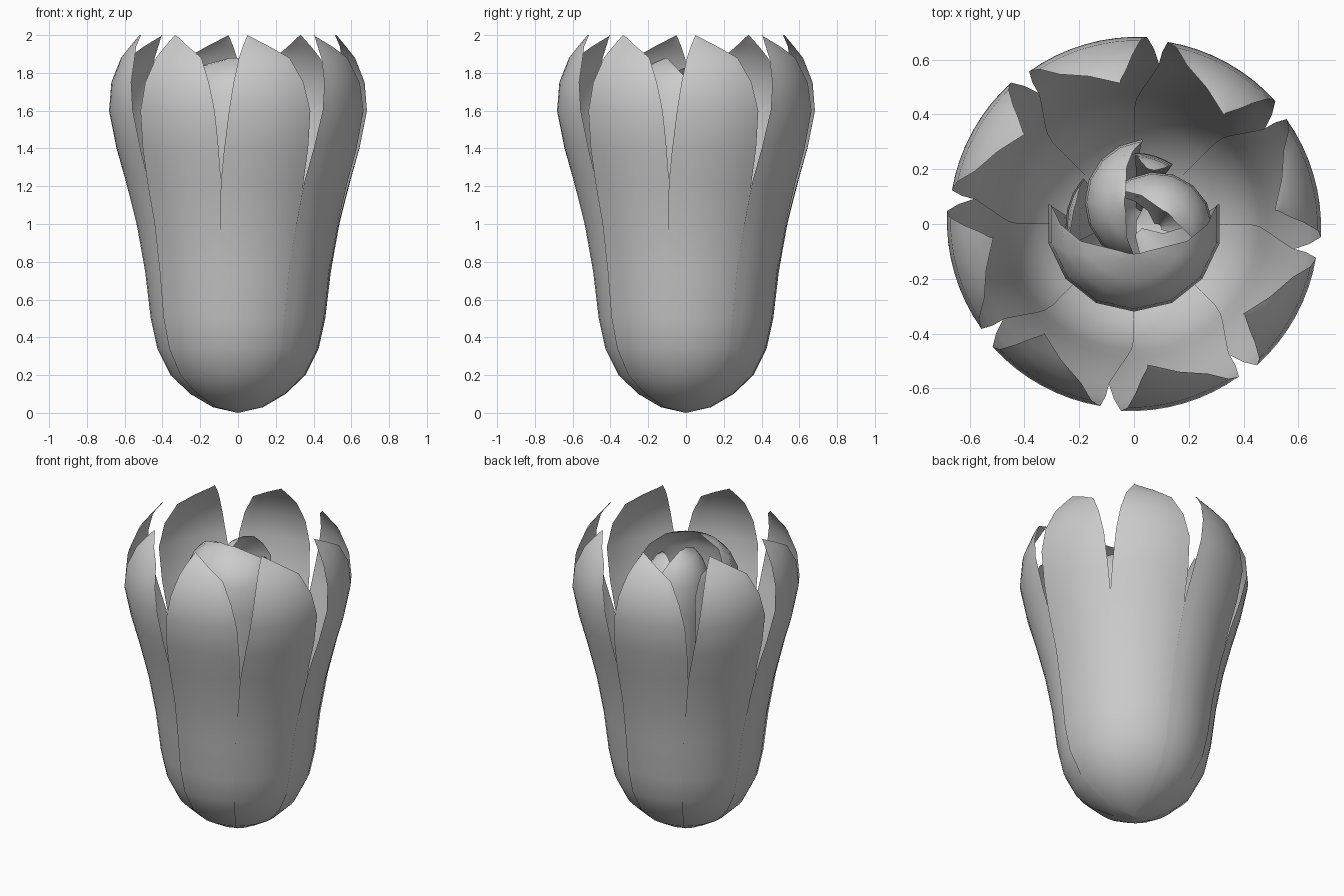
import bpy
import bmesh
from math import radians, sin, cos

cube = bpy.data.objects.get("Cube")
if cube:
    bpy.data.objects.remove(cube, do_unlink=True)

grey = bpy.data.materials.new("petal grey")
grey.use_nodes = True
grey.diffuse_color = (0.6, 0.6, 0.6, 1)
grey.node_tree.nodes["Principled BSDF"].inputs["Base Color"].default_value = (0.6, 0.6, 0.6, 1)


def petal(name, rows, turn, centre=(0, 0), columns=8, lap=0.0):
    """Loft a curved sheet; each row is height, radius, start angle, end angle."""
    bm = bmesh.new()
    grid = []
    for z, radius, start, end in rows:
        line = []
        for i in range(columns + 1):
            t = i / columns
            a = radians(turn + start + (end - start) * t)
            # one side lies over its neighbour, the other tucks under
            r = radius + lap * (1 - 2 * t) if radius > 0 else 0
            line.append(bm.verts.new((centre[0] + r * cos(a), centre[1] + r * sin(a), z)))
        grid.append(line)
    for low, high in zip(grid, grid[1:]):
        for i in range(columns):
            bm.faces.new((low[i], low[i + 1], high[i + 1], high[i]))
    bmesh.ops.remove_doubles(bm, verts=bm.verts, dist=0.0005)
    mesh = bpy.data.meshes.new(name)
    bm.to_mesh(mesh)
    bm.free()
    mesh.materials.append(grey)
    obj = bpy.data.objects.new(name, mesh)
    bpy.context.collection.objects.link(obj)
    bpy.ops.object.select_all(action="DESELECT")
    obj.select_set(True)
    bpy.context.view_layer.objects.active = obj
    bpy.ops.object.shade_smooth_by_angle(angle=radians(50))
    return obj


# Outer cup: eight overlapping petals, split near the rim, with lopsided tips
outer_rows = [
    (0, 0, -13, 45), (0.03, 0.13, -13, 45), (0.1, 0.25, -13, 45),
    (0.2, 0.355, -13, 45), (0.34, 0.425, -13, 45), (0.5, 0.46, -13, 44),
    (0.75, 0.49, -12, 42), (1, 0.535, -10, 39), (1.22, 0.59, -8.8, 36.2),
    (1.4, 0.64, -6.5, 35.7), (1.6, 0.68, -4, 34.5), (1.75, 0.667, -2, 31.5),
    (1.88, 0.615, 0.5, 26.5), (1.94, 0.568, 2.5, 17), (2, 0.52, 5.5, 5.5),
]
for k in range(8):
    petal(f"outer_petal_{k + 1}", outer_rows, 45 * k - 90, lap=0.004)


def bud_rows(size, top, spread, curl):
    """Profile of a cupped bud petal whose top folds in towards the middle."""
    shape = [(0.03, 0.1, 0.6), (0.1, 0.35, 0.7), (0.3, 0.6, 0.85), (0.6, 0.8, 0.95),
             (0.8, 1, 1), (0.9, 0.97, 1)]
    rows = [(top * h, size * r, -spread * w, spread * w) for h, r, w in shape]
    for h, f, w in ((0.945, 0.25, 0.87), (0.978, 0.55, 0.7), (1, 1, 0.22)):
        rows.append((top * h, size * (1 - f * (1 - curl)), -spread * w, spread * w))
    return rows


# Bud: a broad front petal wrapped round smaller furled ones
petal("bud_front_petal", bud_rows(0.32, 1.88, 103, 0.34), -90)
petal("bud_right_petal", bud_rows(0.23, 1.85, 85, 0.37), 180, (0.05, 0.08))
petal("bud_back_petal", bud_rows(0.21, 1.76, 90, 0.35), 50, (0.08, -0.02))
petal("bud_side_fold", bud_rows(0.25, 1.78, 30, 0.9), 168, columns=4)
petal("bud_back_fold", bud_rows(0.26, 1.7, 16, 0.8), 73, columns=4)
